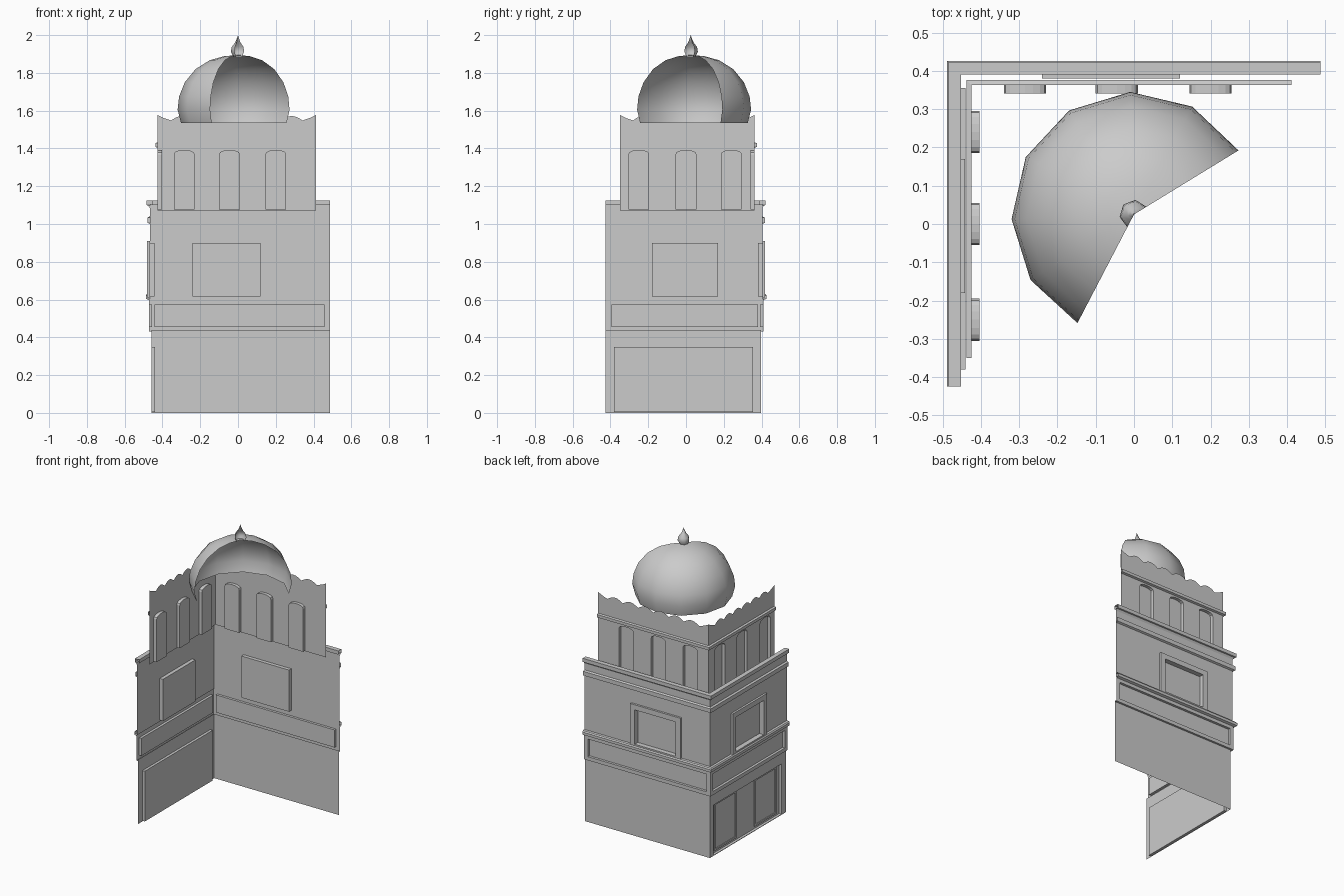
import bpy, bmesh, math
from mathutils import Vector

if "Cube" in bpy.data.objects:
    bpy.data.objects.remove(bpy.data.objects["Cube"])

OUT = Vector((-1, 1, 0))      # the two street faces look towards -x and +y
SHIFT = 0.062                 # back face sits this much nearer the centre


def pos(side, u, d, z):
    """u runs along the face, d is the outward distance."""
    return (-d, u, z) if side == "left" else (u, d - SHIFT, z)


def finish(name, bm, smooth=False, out=True):
    bmesh.ops.remove_doubles(bm, verts=bm.verts, dist=1e-5)
    bmesh.ops.recalc_face_normals(bm, faces=bm.faces)
    total = sum((f.normal * f.calc_area() for f in bm.faces), Vector())
    if out and total.dot(OUT) < 0:
        bmesh.ops.reverse_faces(bm, faces=bm.faces)
    me = bpy.data.meshes.new(name)
    bm.to_mesh(me)
    bm.free()
    ob = bpy.data.objects.new(name, me)
    bpy.context.collection.objects.link(ob)
    if smooth:
        bpy.context.view_layer.objects.active = ob
        ob.select_set(True)
        bpy.ops.object.shade_smooth_by_angle(angle=math.radians(50))
        ob.select_set(False)
    return ob


def rect(u0, u1, z0, z1):
    return [(u0, z0), (u1, z0), (u1, z1), (u0, z1)]


def loop(bm, side, pts, d):
    vs = [bm.verts.new(pos(side, u, d, z)) for u, z in pts]
    return vs, [bm.edges.new((vs[i], vs[(i + 1) % len(vs)])) for i in range(len(vs))]


def bridge(bm, a, b):
    for i in range(len(a)):
        j = (i + 1) % len(a)
        bm.faces.new((a[i], a[j], b[j], b[i]))


def wall(name, side, outline, d, holes=()):
    """Thin wall sheet; each hole is (points, depth of its recessed panel)."""
    bm = bmesh.new()
    edges = loop(bm, side, outline, d)[1]
    rims = []
    for pts, depth in holes:
        vs, es = loop(bm, side, pts, d)
        edges += es
        rims.append((vs, pts, depth))
    bmesh.ops.triangle_fill(bm, edges=edges, use_beauty=True)
    for vs, pts, depth in rims:
        back = loop(bm, side, pts, depth)[0]
        bridge(bm, vs, back)
        bm.faces.new(back)
    return finish(name, bm)


def frame(name, side, outer, inner, d_wall, d_front, d_in):
    bm = bmesh.new()
    rings = [loop(bm, side, rect(*r), d)[0] for r, d in
             ((outer, d_wall), (outer, d_front), (inner, d_front), (inner, d_in))]
    for a, b in zip(rings, rings[1:]):
        bridge(bm, a, b)
    return finish(name, bm)


def moulding(name, profile, y_end, x_end):
    """Sweep a (d, z) profile round the corner."""
    bm = bmesh.new()
    rows = [[bm.verts.new(p) for p in ((-d, y_end, z), (-d, d - SHIFT, z), (x_end, d - SHIFT, z))]
            for d, z in profile]
    for a, b in zip(rows, rows[1:]):
        for i in range(2):
            bm.faces.new((a[i], a[i + 1], b[i + 1], b[i]))
    return finish(name, bm)


def span(side, d, upper=False):
    """Free end and corner end of a face."""
    if side == "left":
        return (-0.35 if upper else -0.425), d - SHIFT
    return -d, (0.412 if upper else 0.487)


def arch(c, w=0.055, z0=1.076, spring=1.368, rise=0.024):
    top = [(c + w * math.cos(t), spring + rise * math.sin(t) ** 0.8)
           for t in [math.pi * k / 8 for k in range(1, 8)]]
    return [(c - w, z0), (c + w, z0), (c + w, spring)] + top + [(c - w, spring)]


def scallops(a, b):
    """Parapet top: raised ends with a row of shallow lobes between."""
    pts, n = [], 6
    lo, hi = a + 0.07, b - 0.07
    for k in range(n):
        for s in range(6):
            u = lo + (hi - lo) * (k + s / 6) / n
            pts.append((u, 1.548 + 0.024 * math.sin(math.pi * s / 6)))
    pts.append((hi, 1.548))
    return [(a, 1.577), (a + 0.03, 1.562)] + pts + [(b - 0.03, 1.562), (b, 1.577)]


G, M, U = 0.458, 0.467, 0.425     # wall planes of the three storeys
windows = {"left": (-0.18, 0.17), "back": (-0.24, 0.12)}
arches = {"left": (-0.25, 0.0, 0.24), "back": (-0.285, -0.045, 0.2)}

for side in ("left", "back"):
    # ground storey, shopfront on the left face only
    a, b = span(side, G)
    shop = [(rect(-0.38, 0.355, 0.004, 0.348), 0.44)] if side == "left" else []
    wall(side + "_ground_wall", side, rect(a, b, 0, 0.44), G, shop)

    # signboard band with sunk panel
    a, b = span(side, 0.472)
    wall(side + "_sign_band", side, rect(a, b, 0.43, 0.605), 0.472,
         [(rect(a + 0.03, b - 0.03, 0.455, 0.575), 0.455)])

    # middle storey with window
    a, b = span(side, M)
    w0, w1 = windows[side]
    wall(side + "_middle_wall", side, rect(a, b, 0.605, 1.105), M,
         [(rect(w0, w1, 0.615, 0.9), 0.442)])
    frame(side + "_window_frame", side, (w0 - 0.01, w1 + 0.01, 0.61, 0.91),
          (w0 + 0.025, w1 - 0.025, 0.64, 0.875), M, 0.481, 0.447)

    # upper storey with blind arches and scalloped parapet
    a, b = span(side, U, True)
    wall(side + "_upper_wall", side, [(b, 1.072), (a, 1.072)] + scallops(a, b), U,
         [(arch(c), 0.403) for c in arches[side]])

# shop panes
for name, u0, u1 in (("pane_a", -0.33, -0.12), ("pane_b", 0.10, 0.315)):
    frame(name, "left", (u0 - 0.012, u1 + 0.012, 0.018, 0.342), (u0, u1, 0.03, 0.33),
          0.44, 0.445, 0.44)

# string courses and cornices
moulding("band_lower_edge", [(G, 0.43), (0.472, 0.43)], -0.425, 0.487)
moulding("ledge", [(0.472, 0.598), (0.488, 0.604), (0.488, 0.622), (0.482, 0.63), (M, 0.632)], -0.425, 0.487)
moulding("frieze_strip", [(M, 1.0), (0.479, 1.006), (0.479, 1.034), (M, 1.04)], -0.425, 0.487)
moulding("cornice", [(M, 1.085), (0.475, 1.098), (0.484, 1.1), (0.484, 1.125), (0.452, 1.125), (0.452, 1.1)], -0.425, 0.487)
moulding("upper_strip", [(U, 1.403), (0.438, 1.408), (0.438, 1.428), (U, 1.432)], -0.35, 0.412)


def part_lathe(name, profile, start, end, segs):
    bm = bmesh.new()
    rows = []
    for r, z in profile:
        rows.append([bm.verts.new((r * math.cos(t), 0.025 + r * math.sin(t), z))
                     for t in [math.radians(start + (end - start) * k / segs) for k in range(segs + 1)]])
    for a, b in zip(rows, rows[1:]):
        for i in range(segs):
            bm.faces.new((a[i], a[i + 1], b[i + 1], b[i]))
    bmesh.ops.remove_doubles(bm, verts=bm.verts, dist=1e-5)
    return finish(name, bm, smooth=True)


# open dome shell and its finial
dome = [(0.302, 1.535), (0.32, 1.605), (0.312, 1.675), (0.282, 1.75), (0.225, 1.82),
        (0.15, 1.867), (0.075, 1.888), (0.0, 1.895)]
part_lathe("dome", dome, 31.5, 242.5, 7)
finial = [(0.024, 1.885), (0.038, 1.912), (0.034, 1.937), (0.016, 1.96), (0.007, 1.98), (0.0, 2.0)]
part_lathe("finial", finial, 31.5, 242.5, 4)
